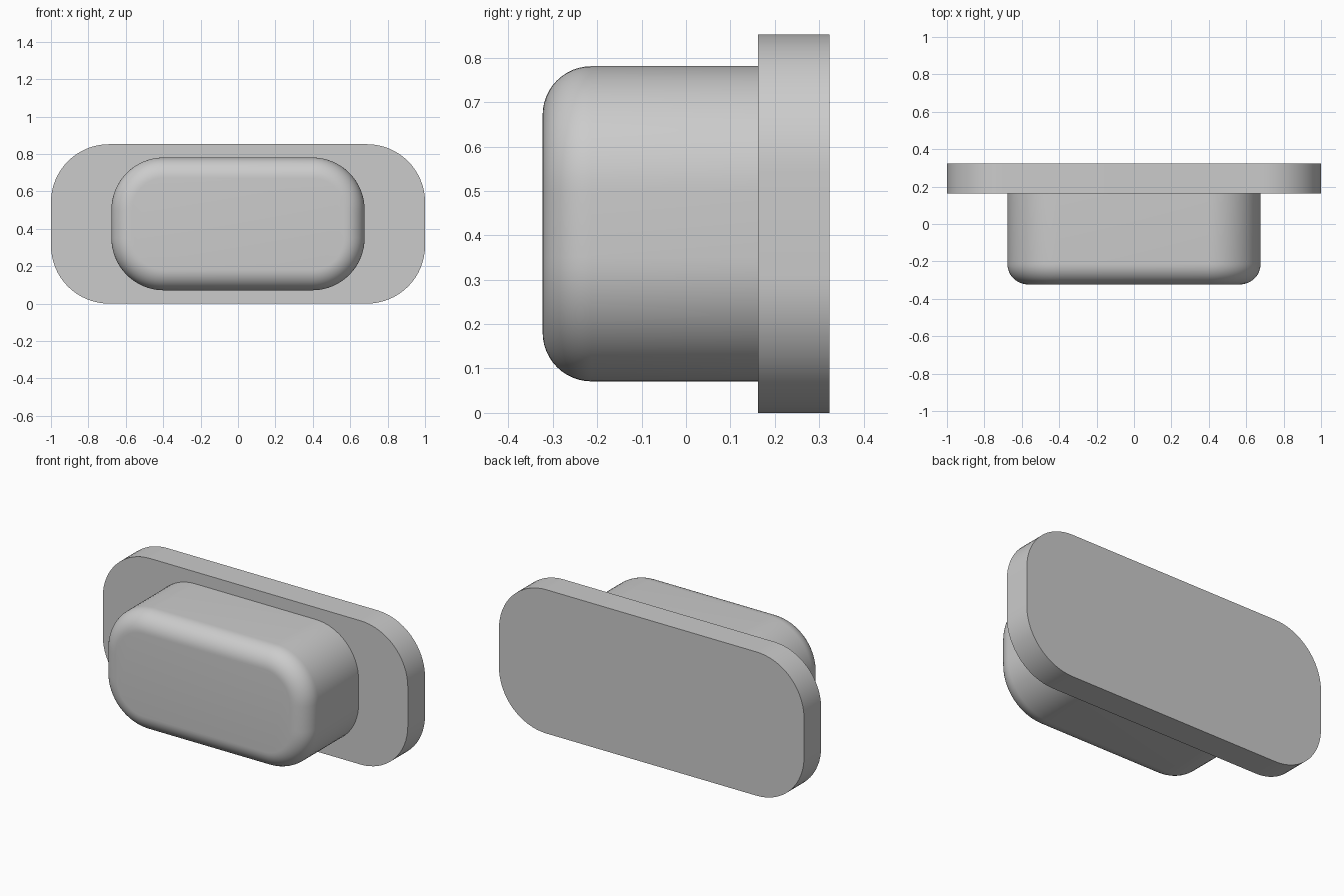
import bpy, bmesh
from math import sin, cos, pi

cube = bpy.data.objects.get("Cube")
if cube:
    bpy.data.objects.remove(cube, do_unlink=True)

CENTRE_Z = 0.426

grey = bpy.data.materials.new("plain grey")
grey.use_nodes = True
colour = (0.6, 0.6, 0.6, 1)
grey.diffuse_color = colour
grey.node_tree.nodes["Principled BSDF"].inputs["Base Color"].default_value = colour


def rounded_outline(half_w, half_h, radius, steps=16):
    """Rounded rectangle around the origin, as (x, z) pairs."""
    points = []
    corners = ((1, 1), (-1, 1), (-1, -1), (1, -1))
    for i, (sx, sz) in enumerate(corners):
        for k in range(steps + 1):
            a = (i + k / steps) * pi / 2
            points.append((sx * (half_w - radius) + radius * cos(a),
                           sz * (half_h - radius) + radius * sin(a)))
    return points


def rounded_block(name, half_w, half_h, radius, y_front, y_back, fillet=0, steps=12):
    """Rounded rectangle extruded along y, with an optional front fillet."""
    sections = [(y_back, 0)]
    if fillet:
        for k in range(steps + 1):
            a = k / steps * pi / 2
            sections.append((y_front + fillet * (1 - sin(a)), fillet * (1 - cos(a))))
    else:
        sections.append((y_front, 0))

    bm = bmesh.new()
    rings = []
    for y, inset in sections:
        outline = rounded_outline(half_w - inset, half_h - inset, radius - inset)
        rings.append([bm.verts.new((x, y, CENTRE_Z + z)) for x, z in outline])
    for a, b in zip(rings, rings[1:]):
        for i in range(len(a)):
            j = (i + 1) % len(a)
            bm.faces.new((a[i], a[j], b[j], b[i]))
    bm.faces.new(rings[0])
    bm.faces.new(rings[-1])
    bmesh.ops.recalc_face_normals(bm, faces=bm.faces)

    mesh = bpy.data.meshes.new(name)
    bm.to_mesh(mesh)
    bm.free()
    mesh.materials.append(grey)
    obj = bpy.data.objects.new(name, mesh)
    bpy.context.collection.objects.link(obj)
    bpy.ops.object.select_all(action='DESELECT')
    obj.select_set(True)
    bpy.context.view_layer.objects.active = obj
    bpy.ops.object.shade_smooth_by_angle(angle=pi / 6)
    return obj


# Wide flat flange at the back
rounded_block("back_flange", 1.0, 0.426, 0.31, 0.162, 0.323)
# Plug body with a softened front edge
rounded_block("plug_body", 0.677, 0.355, 0.28, -0.323, 0.17, fillet=0.11)
